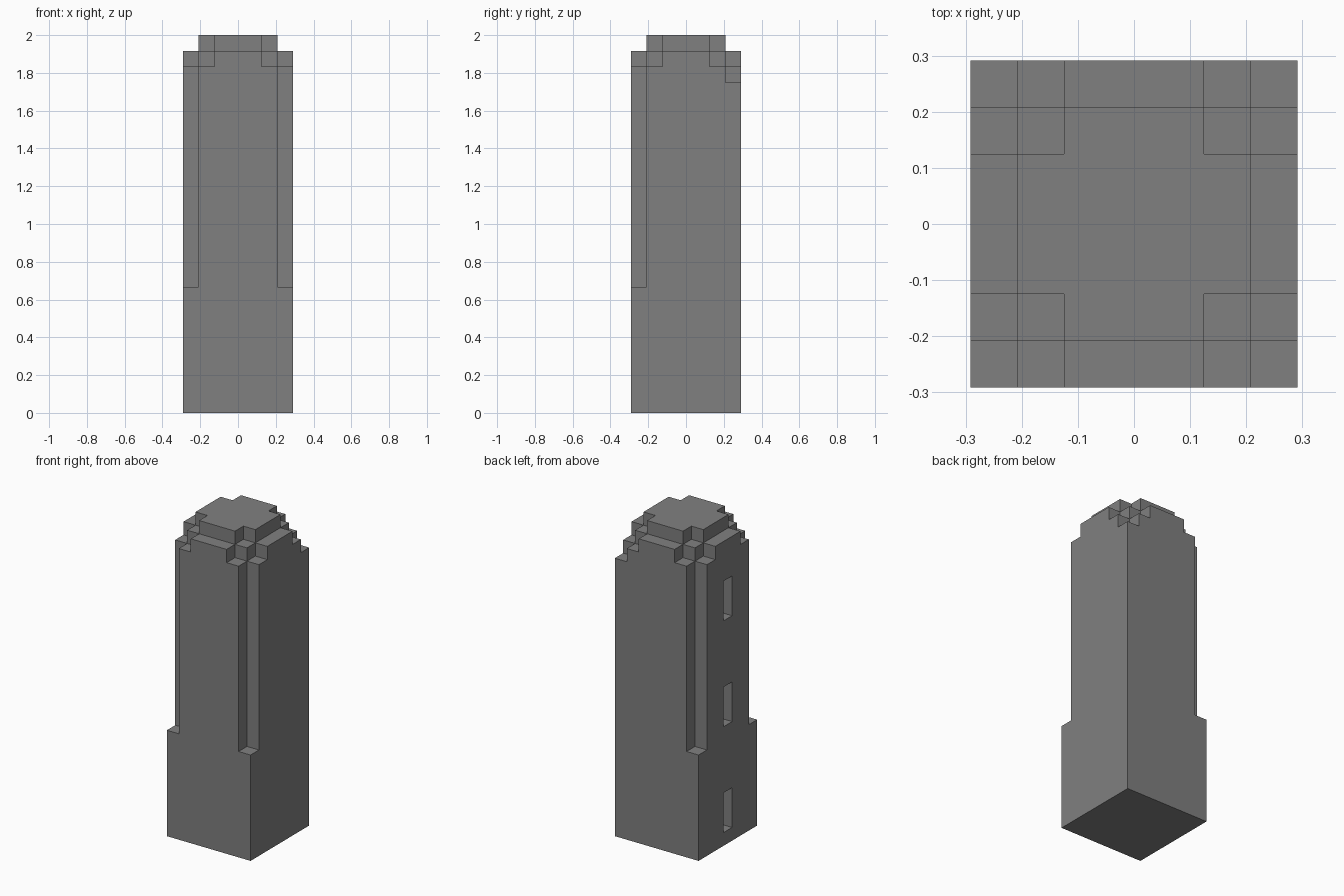
import bpy
import bmesh
from itertools import product
from mathutils import Vector

if "Cube" in bpy.data.objects:
    bpy.data.objects.remove(bpy.data.objects["Cube"], do_unlink=True)

UNIT = 1 / 12          # one building block
HALF = 3.5             # half the tower width, in blocks


def slab(hx, hy, top):
    """Centred box standing on the ground, as (low corner, high corner)."""
    return (-hx, -hy, 0), (hx, hy, top)


def cross(long, short, top):
    """Two crossing slabs, giving a square with notched corners."""
    return [slab(long, short, top), slab(short, long, top)]


# Solid parts of the tower, in blocks
base = [slab(HALF, HALF, 8)]
shaft = cross(HALF, 2.5, 22)
corner_pier = [((2.5, 2.5, 0), (HALF, HALF, 21))]
collar = cross(HALF, 1.5, 23) + [slab(2.5, 2.5, 23)]
cap = cross(2.5, 1.5, 24)
solids = base + shaft + corner_pier + collar + cap

# Narrow window slits in the -x wall
slits = [((-HALF, -0.5, z), (-2.5, 0.5, z + 3)) for z in (1, 9, 17)]


def inside(p, box):
    return all(a < c < b for a, c, b in zip(box[0], p, box[1]))


def solid(p):
    return any(inside(p, b) for b in solids) and not any(inside(p, b) for b in slits)


# Cut lines on each axis come from the part boundaries
cuts = [sorted({c[a] for box in solids + slits for c in box}) for a in range(3)]
spans = [list(zip(c, c[1:])) for c in cuts]

# Skin the combined parts: one quad wherever solid meets air
bm = bmesh.new()
for cell in product(*spans):
    mid = Vector([(lo + hi) / 2 for lo, hi in cell])
    if not solid(mid):
        continue
    for axis, side in product(range(3), (0, 1)):
        beyond = mid.copy()
        beyond[axis] = cell[axis][side] + (0.1 if side else -0.1)
        if solid(beyond):
            continue
        u, v = (axis + 1) % 3, (axis + 2) % 3
        ring = []
        for i, j in ((0, 0), (1, 0), (1, 1), (0, 1)):
            p = Vector()
            p[axis], p[u], p[v] = cell[axis][side], cell[u][i], cell[v][j]
            ring.append(bm.verts.new(p * UNIT))
        bm.faces.new(ring if side else ring[::-1])
bmesh.ops.remove_doubles(bm, verts=bm.verts, dist=UNIT / 100)

mesh = bpy.data.meshes.new("tower")
bm.to_mesh(mesh)
bm.free()

# Plain grey stone
stone = bpy.data.materials.new("grey_stone")
stone.use_nodes = True
colour = (0.216, 0.216, 0.216, 1)
stone.diffuse_color = colour
stone.node_tree.nodes["Principled BSDF"].inputs["Base Color"].default_value = colour
mesh.materials.append(stone)

tower = bpy.data.objects.new("tower", mesh)
bpy.context.collection.objects.link(tower)
